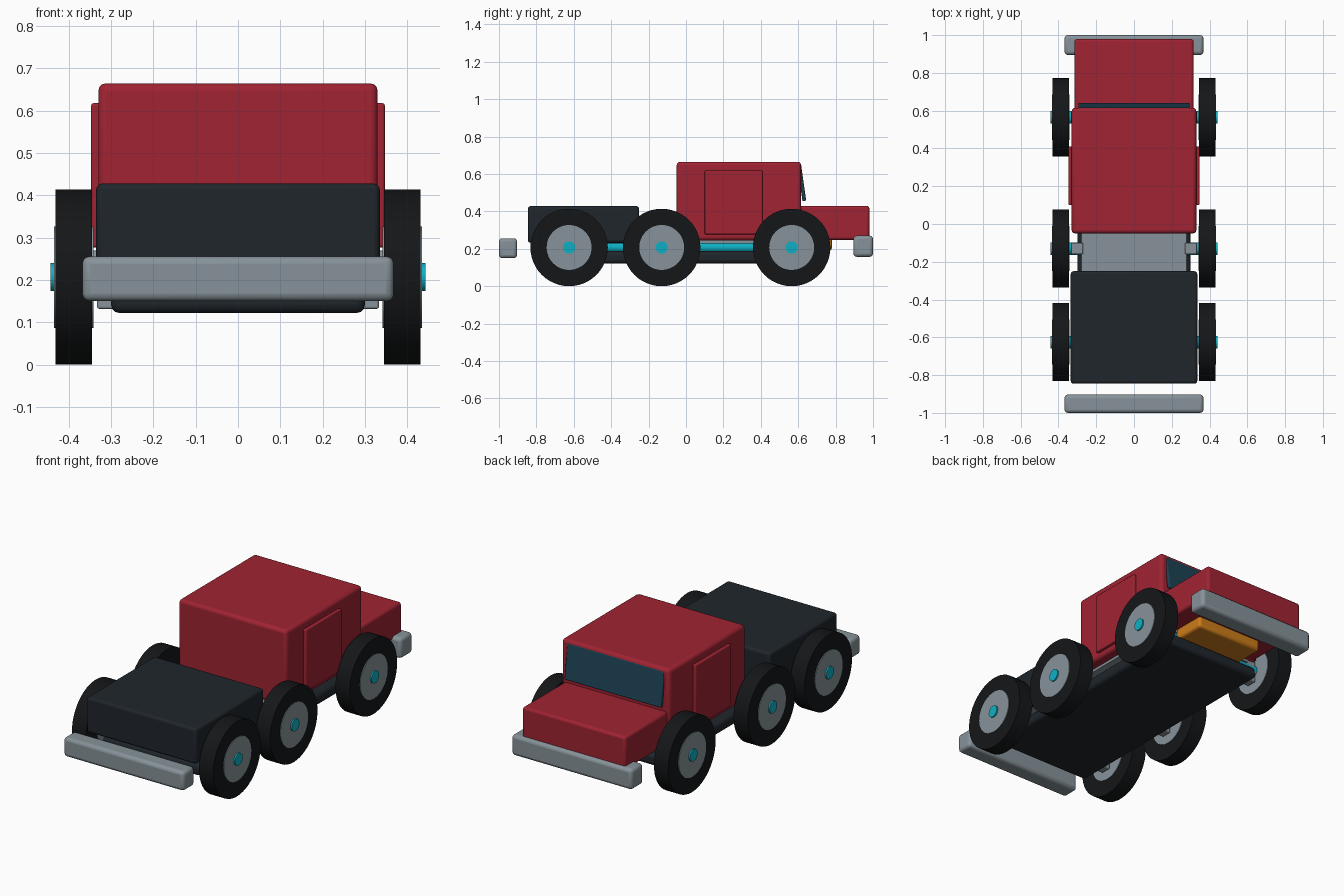
import bpy, math

if "Cube" in bpy.data.objects:
    bpy.data.objects.remove(bpy.data.objects["Cube"])


def mat(name, rgb):
    m = bpy.data.materials.new(name)
    m.diffuse_color = (*rgb, 1)
    m.use_nodes = True
    m.node_tree.nodes["Principled BSDF"].inputs["Base Color"].default_value = m.diffuse_color
    return m


RED = mat("red_paint", (0.35, 0.017, 0.032))
DARK = mat("dark_body", (0.014, 0.019, 0.025))
RUBBER = mat("rubber", (0.007, 0.008, 0.009))
STEEL = mat("steel", (0.24, 0.29, 0.32))
CYAN = mat("cyan_metal", (0.005, 0.43, 0.55))
GLASS = mat("glass", (0.012, 0.055, 0.09))
ORANGE = mat("orange_paint", (0.6, 0.2, 0.01))


def finish(ob, name, material, bevel):
    ob.name = name
    ob.data.materials.append(material)
    if bevel:
        bpy.ops.object.transform_apply(location=False, rotation=True, scale=True)
        b = ob.modifiers.new("Bevel", 'BEVEL')
        b.width, b.segments = bevel, 3
    bpy.ops.object.shade_smooth_by_angle(angle=math.radians(35))
    return ob


def box(name, x, y, z, material, bevel=0.015, tilt=0):
    """Rounded box from (min, max) ranges."""
    bpy.ops.mesh.primitive_cube_add(
        size=1, location=[(a + b) / 2 for a, b in (x, y, z)], rotation=(tilt, 0, 0))
    ob = bpy.context.object
    ob.scale = [b - a for a, b in (x, y, z)]
    return finish(ob, name, material, bevel)


def rod(name, r, length, loc, material, axis='X', bevel=0):
    rot = (0, math.pi / 2, 0) if axis == 'X' else (math.pi / 2, 0, 0)
    bpy.ops.mesh.primitive_cylinder_add(
        vertices=48, radius=r, depth=length, location=loc, rotation=rot)
    return finish(bpy.context.object, name, material, bevel)


def sym(w):
    return (-w, w)


# Chassis and drivetrain
box("chassis", sym(0.30), (-0.76, 0.64), (0.122, 0.187), DARK, 0.02)
box("deck", sym(0.28), (-0.80, 0.60), (0.228, 0.245), STEEL, 0.003)
rod("drive_shaft", 0.03, 1.19, (0, -0.03, 0.207), CYAN, 'Y')
box("engine", sym(0.205), (0.40, 0.78), (0.19, 0.36), ORANGE)

# Cab, hood and bed
box("cab", sym(0.33), (-0.05, 0.615), (0.245, 0.665), RED, 0.018)
box("hood", sym(0.315), (0.58, 0.98), (0.248, 0.43), RED, 0.014)
box("windshield", sym(0.295), (0.609, 0.629), (0.455, 0.65), GLASS, 0.006, 0.14)
box("cargo_bed", sym(0.335), (-0.845, -0.25), (0.232, 0.428), DARK, 0.014)
for side, s in (("left", -1), ("right", 1)):
    box(side + "_door", sorted((s * 0.32, s * 0.347)), (0.10, 0.41), (0.277, 0.618), RED, 0.006)

# Bumpers
box("rear_bumper", sym(0.368), (-1.0, -0.903), (0.15, 0.256), STEEL, 0.018)
box("front_bumper", sym(0.368), (0.895, 1.0), (0.157, 0.27), STEEL, 0.018)

# Three axles with a wheel at each end
for pos, y in (("front", 0.565), ("middle", -0.13), ("rear", -0.625)):
    rod(pos + "_axle", 0.033, 0.886, (0, y, 0.207), CYAN)
    for side, s in (("left", -1), ("right", 1)):
        tag = f"{pos}_{side}_"
        rod(tag + "tyre", 0.207, 0.087, (s * 0.388, y, 0.207), RUBBER)
        rod(tag + "rim", 0.12, 0.094, (s * 0.388, y, 0.207), STEEL)
        box(tag + "suspension", sorted((s * 0.27, s * 0.333)), (y - 0.03, y + 0.03),
            (0.132, 0.275), STEEL, 0.005)
